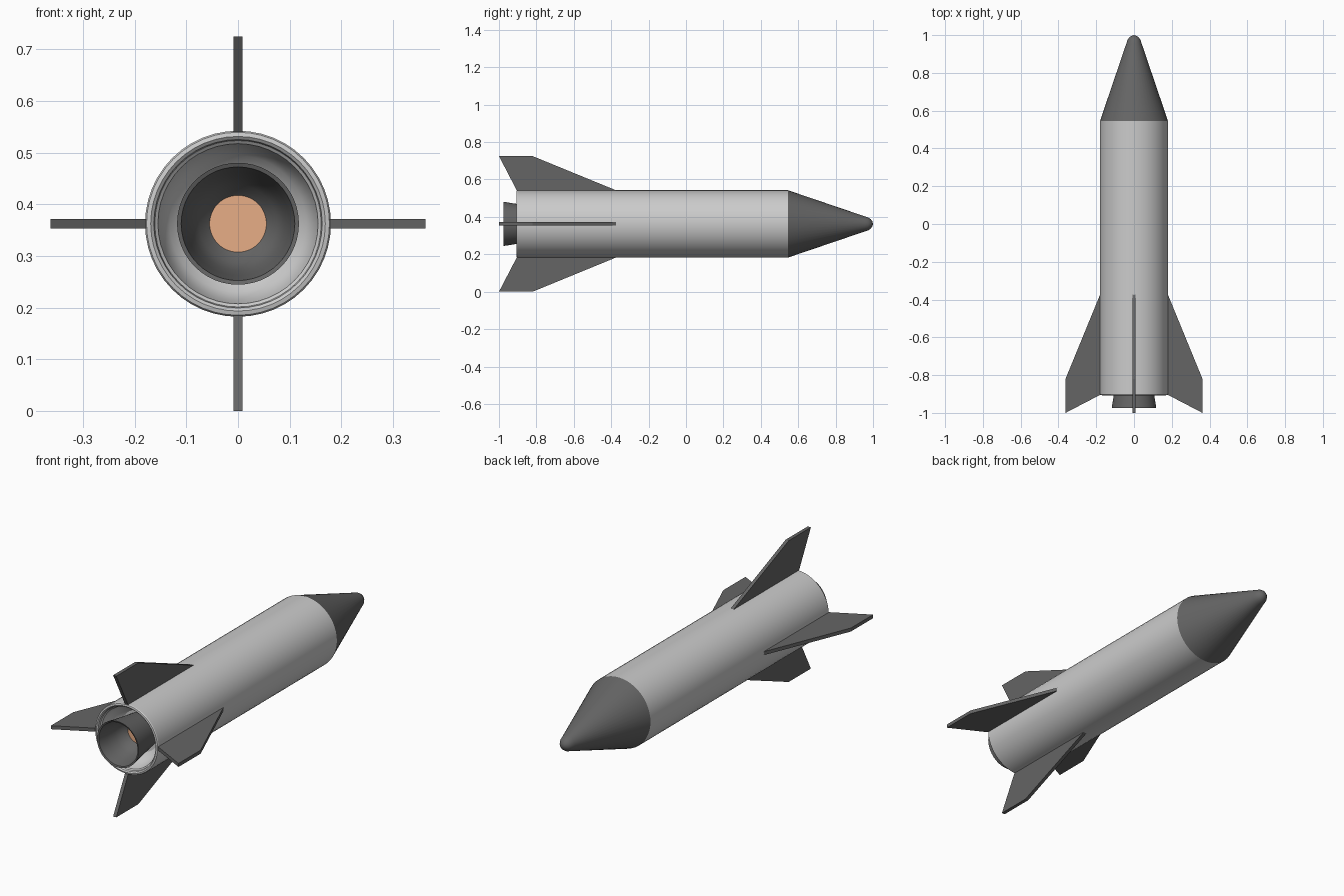
import bpy, bmesh, math
from mathutils import Matrix, Vector

if "Cube" in bpy.data.objects:
    bpy.data.objects.remove(bpy.data.objects["Cube"])

CZ = 0.3625      # height of the rocket axis
SEGMENTS = 48


def material(name, color):
    m = bpy.data.materials.new(name)
    m.diffuse_color = (*color, 1)
    m.use_nodes = True
    m.node_tree.nodes["Principled BSDF"].inputs["Base Color"].default_value = m.diffuse_color
    return m


light = material("light_grey", (0.75, 0.75, 0.75))
dark = material("dark_grey", (0.13, 0.13, 0.13))
copper = material("copper", (0.80, 0.42, 0.24))


def finish(bm, name, mat, smooth=True):
    bmesh.ops.recalc_face_normals(bm, faces=bm.faces)
    mesh = bpy.data.meshes.new(name)
    bm.to_mesh(mesh)
    bm.free()
    mesh.materials.append(mat)
    obj = bpy.data.objects.new(name, mesh)
    obj.location.z = CZ
    bpy.context.collection.objects.link(obj)
    if smooth:
        bpy.ops.object.select_all(action='DESELECT')
        obj.select_set(True)
        bpy.context.view_layer.objects.active = obj
        bpy.ops.object.shade_smooth_by_angle(angle=math.radians(30))
    return obj


def lathe(name, profile, mat, closed=False):
    """Spin a (radius, y) profile around the y axis."""
    bm = bmesh.new()
    verts = [bm.verts.new((r, y, 0)) for r, y in profile]
    edges = [bm.edges.new(pair) for pair in zip(verts, verts[1:])]
    if closed:
        edges.append(bm.edges.new((verts[-1], verts[0])))
    bmesh.ops.spin(bm, geom=verts + edges, cent=(0, 0, 0), axis=(0, 1, 0),
                   angle=math.tau, steps=SEGMENTS, use_duplicate=False)
    bmesh.ops.remove_doubles(bm, verts=bm.verts, dist=1e-5)
    return finish(bm, name, mat)


# Main tube with rounded tail rim and a hollow engine bay
lathe("body", [(0, 0.545), (0.18, 0.545), (0.18, -0.90), (0.177, -0.905),
               (0.169, -0.907), (0.163, -0.902), (0.161, -0.89),
               (0.155, -0.885), (0.148, -0.845), (0.132, -0.81),
               (0.105, -0.79), (0, -0.785)], light)

# Nose cone with a small blunt tip
lathe("nose_cone", [(0.18, 0.545), (0.040, 0.957), (0.035, 0.973),
                    (0.026, 0.987), (0.014, 0.996), (0, 1.0)], dark)

# Hollow engine bell
lathe("engine_nozzle", [(0.118, -0.975), (0.107, -0.905), (0.09, -0.787),
                        (0.055, -0.787), (0.055, -0.815), (0.075, -0.835),
                        (0.090, -0.87), (0.100, -0.92), (0.110, -0.972)],
      dark, closed=True)

# Glowing disc at the nozzle throat
lathe("exhaust_disc", [(0, -0.815), (0.056, -0.815)], copper)

# Four swept fins: one outline extruded and turned around the axis
FIN = [(0.178, -0.37), (0.3625, -0.82), (0.3625, -1.0), (0.178, -0.904)]
for i, side in enumerate(("right", "bottom", "left", "top")):
    bm = bmesh.new()
    face = bm.faces.new([bm.verts.new((r, y, -0.009)) for r, y in FIN])
    ext = bmesh.ops.extrude_face_region(bm, geom=[face])
    moved = [v for v in ext["geom"] if isinstance(v, bmesh.types.BMVert)]
    bmesh.ops.translate(bm, verts=moved, vec=Vector((0, 0, 0.018)))
    bmesh.ops.transform(bm, verts=bm.verts,
                        matrix=Matrix.Rotation(i * math.pi / 2, 4, 'Y'))
    finish(bm, side + "_fin", dark, smooth=False)
